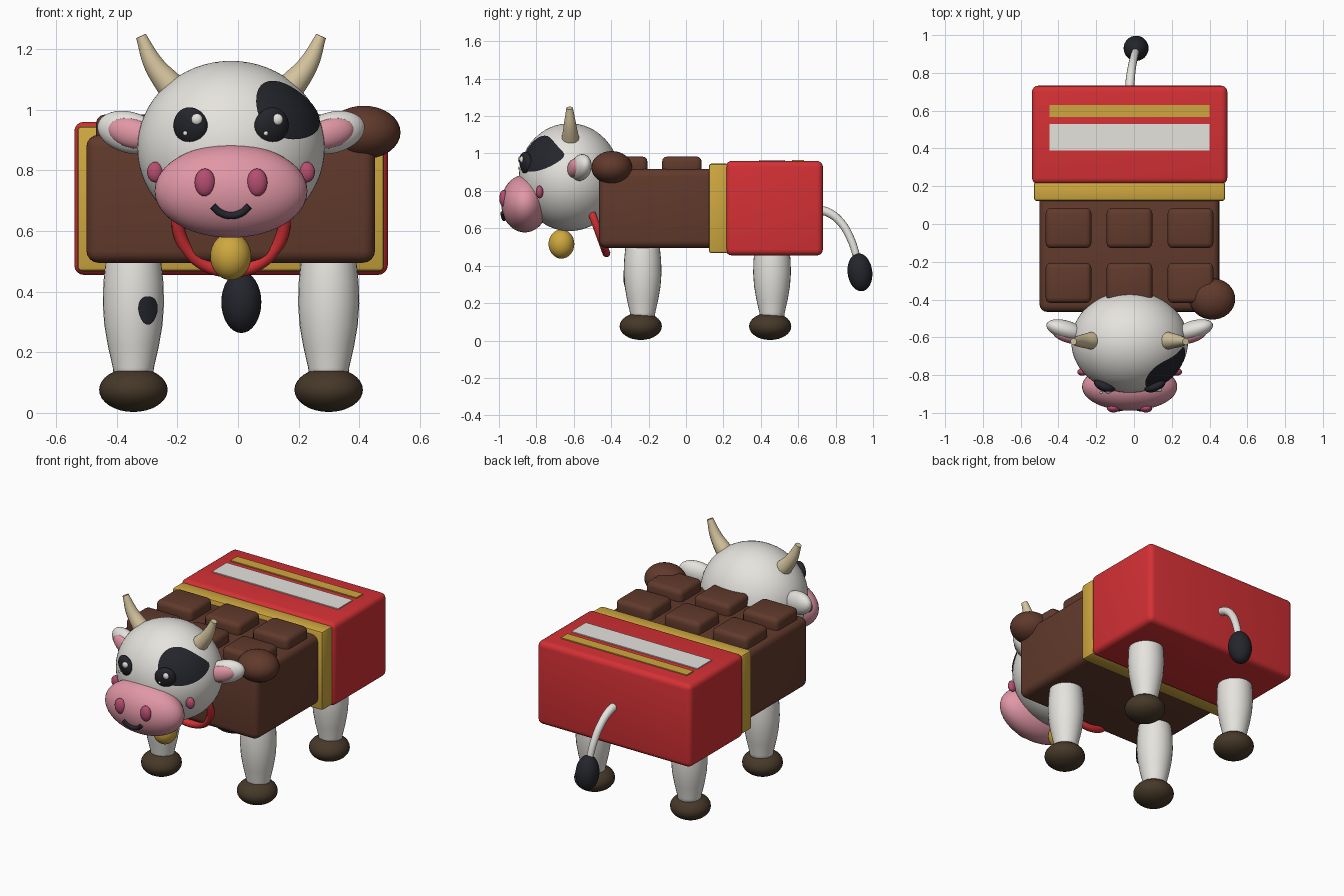
import bpy, bmesh, math
from mathutils import Vector, Euler

if "Cube" in bpy.data.objects:
    bpy.data.objects.remove(bpy.data.objects["Cube"])

CX = -0.023  # symmetry plane of the animal


def material(name, *rgb):
    m = bpy.data.materials.new(name)
    m.diffuse_color = (*rgb, 1)
    m.use_nodes = True
    m.node_tree.nodes["Principled BSDF"].inputs["Base Color"].default_value = m.diffuse_color
    return m


RED = material("red", 0.66, 0.030, 0.035)
GOLD = material("gold", 0.62, 0.39, 0.05)
BROWN = material("chocolate brown", 0.120, 0.042, 0.025)
WHITE = material("warm white", 0.79, 0.77, 0.73)
BLACK = material("black", 0.018, 0.019, 0.025)
PINK = material("pink", 0.75, 0.31, 0.38)
ROSE = material("rose", 0.46, 0.075, 0.16)
HORN = material("horn cream", 0.66, 0.55, 0.34)
HOOF = material("hoof brown", 0.062, 0.040, 0.022)


def finish(name, bm, mat, loc=(0, 0, 0), rot=(0, 0, 0), smooth=True):
    me = bpy.data.meshes.new(name)
    bmesh.ops.recalc_face_normals(bm, faces=bm.faces)
    bm.to_mesh(me)
    bm.free()
    me.materials.append(mat)
    for p in me.polygons:
        p.use_smooth = smooth
    ob = bpy.data.objects.new(name, me)
    bpy.context.collection.objects.link(ob)
    ob.location, ob.rotation_euler = loc, rot
    return ob


def ball(name, mat, loc, radii, rot=(0, 0, 0), seg=32):
    bm = bmesh.new()
    bmesh.ops.create_uvsphere(bm, u_segments=seg, v_segments=seg // 2, radius=1)
    bmesh.ops.scale(bm, vec=radii, verts=bm.verts)
    return finish(name, bm, mat, loc, rot)


def box(name, mat, lo, hi, bevel=0.0, seg=3):
    bm = bmesh.new()
    bmesh.ops.create_cube(bm, size=1)
    lo, hi = Vector(lo), Vector(hi)
    bmesh.ops.scale(bm, vec=hi - lo, verts=bm.verts)
    if bevel:
        bmesh.ops.bevel(bm, geom=bm.edges[:], offset=bevel, segments=seg,
                        profile=0.5, affect='EDGES')
    ob = finish(name, bm, mat, (lo + hi) / 2, smooth=False)
    if bevel:
        bpy.context.view_layer.objects.active = ob
        ob.select_set(True)
        bpy.ops.object.shade_smooth_by_angle(angle=math.radians(35))
        ob.select_set(False)
    return ob


def lathe(name, mat, profile, loc, seg=28):
    bm = bmesh.new()
    rings = [[bm.verts.new((r * math.cos(math.tau * i / seg),
                            r * math.sin(math.tau * i / seg), z))
              for i in range(seg)] for r, z in profile]
    for a, b in zip(rings, rings[1:]):
        for i in range(seg):
            j = (i + 1) % seg
            bm.faces.new((a[i], a[j], b[j], b[i]))
    bm.faces.new(rings[0])
    bm.faces.new(rings[-1])
    return finish(name, bm, mat, loc)


def tube(name, mat, points, radii):
    cu = bpy.data.curves.new(name, 'CURVE')
    cu.dimensions = '3D'
    cu.bevel_depth, cu.bevel_resolution = 1.0, 5
    cu.resolution_u, cu.use_fill_caps = 8, True
    sp = cu.splines.new('BEZIER')
    sp.bezier_points.add(len(points) - 1)
    for bp, p, r in zip(sp.bezier_points, points, radii):
        bp.co, bp.radius = p, r
        bp.handle_left_type = bp.handle_right_type = 'AUTO'
    cu.materials.append(mat)
    ob = bpy.data.objects.new(name, cu)
    bpy.context.collection.objects.link(ob)
    bpy.context.view_layer.objects.active = ob
    ob.select_set(True)
    bpy.ops.object.convert(target='MESH')
    bpy.ops.object.shade_smooth_by_angle(angle=math.radians(50))
    bpy.context.object.select_set(False)


def patch(name, mat, cx, cz, a, b, tilt, depth, seg=36, rings=8):
    """Elliptical spot in x-z, laid on the surface y = depth(x, z)."""
    bm = bmesh.new()
    c, s = math.cos(tilt), math.sin(tilt)
    loops = []
    for k in range(1, rings + 1):
        loop = []
        for i in range(seg):
            t = math.tau * i / seg
            w = (1 + 0.05 * math.sin(3 * t)) * k / rings
            u, v = a * w * math.cos(t), b * w * math.sin(t)
            x, z = cx + u * c - v * s, cz + u * s + v * c
            loop.append(bm.verts.new((x, depth(x, z), z)))
        loops.append(loop)
    bm.faces.new(loops[0])
    for p, q in zip(loops, loops[1:]):
        for i in range(seg):
            j = (i + 1) % seg
            bm.faces.new((p[i], p[j], q[j], q[i]))
    finish(name, bm, mat)


def front_of(center, radii):
    """Front depth of an ellipsoid at (x, z)."""
    def f(x, z):
        d = 1 - ((x - center[0]) / radii[0]) ** 2 - ((z - center[2]) / radii[2]) ** 2
        return center[1] - radii[1] * math.sqrt(max(d, 0))
    return f


# Chocolate bar body with raised squares
box("chocolate_body", BROWN, (-0.50, -0.465, 0.495), (0.452, 0.16, 0.917), 0.04, 4)
for i, x in enumerate((-0.347, -0.024, 0.299)):
    for j, y in enumerate((-0.022, -0.312)):
        box(f"chocolate_square_{i}{j}", BROWN, (x - 0.121, y - 0.106, 0.88),
            (x + 0.121, y + 0.106, 0.984), 0.028)
ball("chocolate_lump", BROWN, (0.415, -0.397, 0.925), (0.121, 0.109, 0.088))

# Wrapper: foil band, red sleeve, stripes on top
box("foil_band", GOLD, (-0.53, 0.122, 0.467), (0.482, 0.225, 0.946), 0.014, 2)
box("wrapper", RED, (-0.54, 0.212, 0.455), (0.494, 0.732, 0.96), 0.032, 4)
box("gold_stripe", GOLD, (-0.447, 0.566, 0.957), (0.40, 0.63, 0.966))
box("white_stripe", WHITE, (-0.447, 0.39, 0.957), (0.40, 0.53, 0.966))

# Legs and hooves
LEG = [(0.062, 0.10), (0.068, 0.15), (0.084, 0.22), (0.096, 0.29), (0.101, 0.36),
       (0.099, 0.43), (0.092, 0.50), (0.084, 0.54)]
for side, s in (("left", -1), ("right", 1)):
    for end, y in (("front", -0.232), ("rear", 0.46)):
        x = CX + s * 0.322
        lathe(f"{end}_{side}_leg", WHITE, LEG, (x, y, 0))
        ball(f"{end}_{side}_hoof", HOOF, (x, y - 0.01, 0.076), (0.113, 0.113, 0.073))
patch("leg_spot", BLACK, -0.297, 0.34, 0.032, 0.047, 0,
      lambda x, z: -0.232 - math.sqrt(max(0.104 ** 2 - (x + 0.345) ** 2, 0)))

# Head, muzzle and eye patch
HC, HR = (CX, -0.623, 0.873), (0.309, 0.27, 0.288)
MC, MR = (CX, -0.862, 0.732), (0.252, 0.126, 0.154)
ball("head", WHITE, HC, HR, seg=64)
ball("muzzle", PINK, MC, MR, seg=48)
patch("eye_patch", BLACK, 0.16, 0.995, 0.118, 0.080, math.radians(-38),
      front_of(HC, [r + 0.005 for r in HR]))

# Smile
face = front_of(MC, MR)
smile = [(CX + dx, face(CX + dx, z) - 0.004, z) for dx, z in
         ((-0.06, 0.682), (-0.035, 0.66), (0, 0.651), (0.035, 0.66), (0.06, 0.682))]
tube("smile", BLACK, smile, [0.012] * 5)

for side, s in (("left", -1), ("right", 1)):
    # Eyes with highlights
    ex = CX + s * 0.133
    ball(f"{side}_eye", BLACK, (ex, -0.853, 0.945), (0.06, 0.032, 0.064),
         (0.2, 0, s * 0.4))
    ball(f"{side}_eye_glint", WHITE, (ex + 0.02, -0.882 + s * 0.004, 0.968),
         (0.019, 0.012, 0.019), seg=16)
    ball(f"{side}_eye_small_glint", WHITE, (ex - 0.018, -0.888 + s * 0.004, 0.922),
         (0.008, 0.007, 0.008), seg=12)
    # Nostrils and cheeks
    ball(f"{side}_nostril", ROSE, (CX + s * 0.086, -0.975, 0.76), (0.034, 0.023, 0.046), seg=20)
    ball(f"{side}_cheek", ROSE, (CX + s * 0.25, -0.783, 0.794), (0.027, 0.02, 0.034), seg=20)
    # Ears
    ball(f"{side}_ear", WHITE, (CX + s * 0.335, -0.562, 0.925), (0.112, 0.05, 0.068),
         (0, -s * 0.25, s * 0.3))
    ball(f"{side}_inner_ear", PINK, (CX + s * 0.327, -0.597, 0.922), (0.085, 0.032, 0.048),
         (0, -s * 0.25, s * 0.3), 24)
    # Horns
    tube(f"{side}_horn", HORN,
         [(CX + s * 0.155, -0.618, 1.03), (CX + s * 0.205, -0.618, 1.085),
          (CX + s * 0.255, -0.62, 1.15), (CX + s * 0.297, -0.622, 1.243)],
         [0.052, 0.046, 0.034, 0.018])

# Collar and bell
bpy.ops.mesh.primitive_torus_add(major_segments=48, minor_segments=14, major_radius=0.176,
                                 minor_radius=0.021, location=(CX, -0.486, 0.632),
                                 rotation=(math.radians(90 + 20), 0, 0))
collar = bpy.context.object
collar.name = "collar"
collar.data.materials.append(RED)
bpy.ops.object.shade_smooth()
collar.select_set(False)
ball("bell", GOLD, (CX - 0.001, -0.666, 0.516), (0.068, 0.069, 0.078))

# Tail and tuft
tube("tail", WHITE, [(-0.024, 0.70, 0.70), (-0.02, 0.76, 0.685), (-0.012, 0.825, 0.635),
                     (0.0, 0.882, 0.54), (0.01, 0.92, 0.42)],
     [0.024, 0.024, 0.022, 0.021, 0.019])
ball("tail_tuft", BLACK, (0.011, 0.93, 0.365), (0.066, 0.066, 0.102), (0.12, 0, 0))
